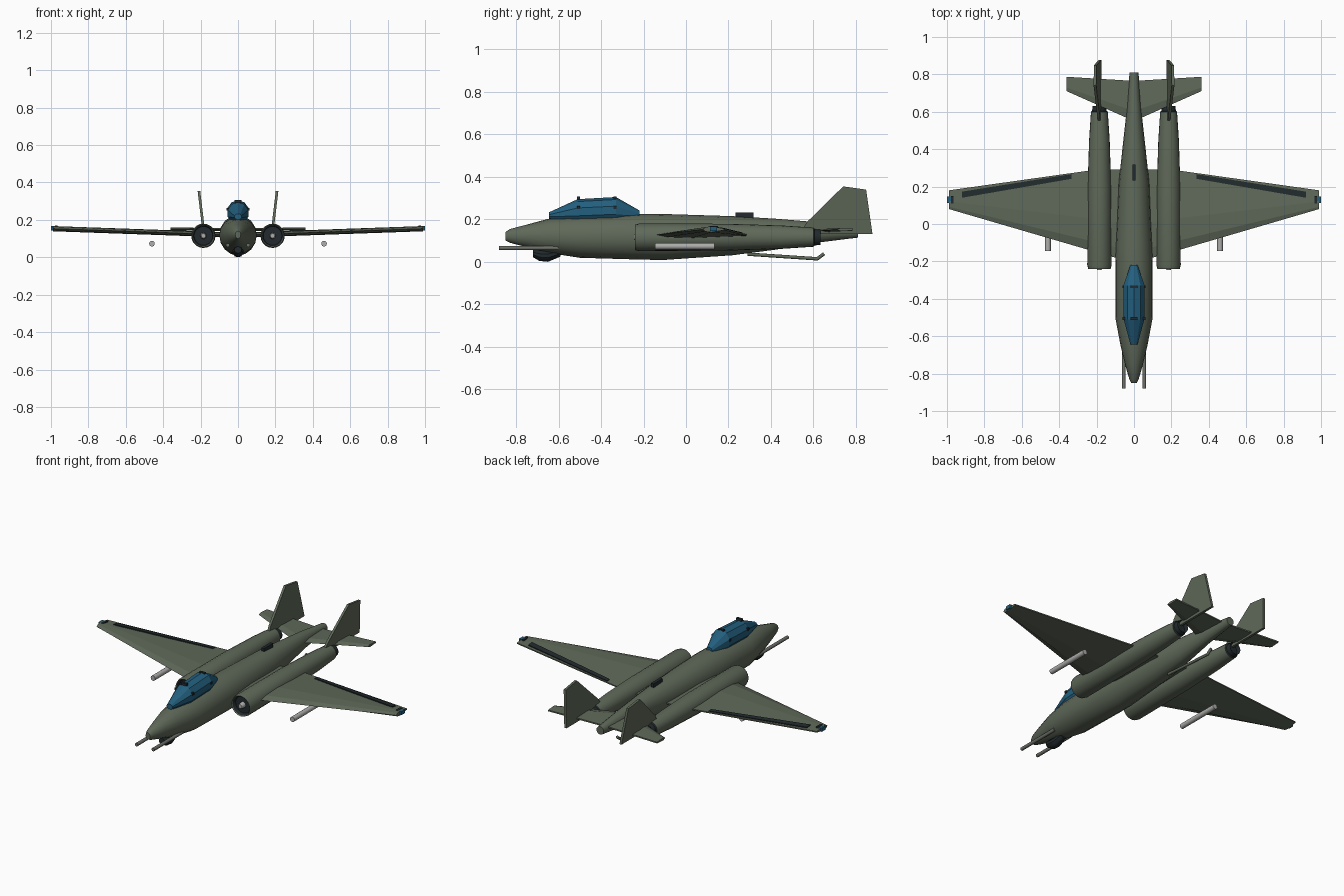
import bpy, math
from mathutils import Vector

cube = bpy.data.objects.get("Cube")
if cube:
    bpy.data.objects.remove(cube)


def material(name, rgb):
    m = bpy.data.materials.new(name)
    m.use_nodes = True
    m.diffuse_color = (*rgb, 1)
    m.node_tree.nodes["Principled BSDF"].inputs["Base Color"].default_value = (*rgb, 1)
    return m


OLIVE = material("olive grey paint", (0.115, 0.14, 0.1))
DARK = material("dark trim", (0.016, 0.023, 0.026))
BLUE = material("blue glass", (0.017, 0.115, 0.21))
STEEL = material("gun steel", (0.15, 0.16, 0.14))
SILVER = material("light grey", (0.42, 0.42, 0.41))


def build(name, verts, faces, mats, smooth=False):
    mesh = bpy.data.meshes.new(name)
    mesh.from_pydata(verts, [], faces)
    for m in mats:
        mesh.materials.append(m)
    ob = bpy.data.objects.new(name, mesh)
    bpy.context.collection.objects.link(ob)
    bpy.ops.object.select_all(action="DESELECT")
    ob.select_set(True)
    bpy.context.view_layer.objects.active = ob
    bpy.ops.object.mode_set(mode="EDIT")
    bpy.ops.mesh.select_all(action="SELECT")
    bpy.ops.mesh.normals_make_consistent(inside=False)
    bpy.ops.object.mode_set(mode="OBJECT")
    if smooth:
        bpy.ops.object.shade_smooth_by_angle(angle=math.radians(35))
    return ob


def skin(name, rings, mats, smooth=False, dark_from=None, dark_to=None):
    """Join equal rings of points into a closed body; end segments may be dark."""
    n = len(rings[0])
    verts = [p for ring in rings for p in ring]
    faces = [tuple(range(n)), tuple(range(len(verts) - n, len(verts)))]
    for s in range(len(rings) - 1):
        for i in range(n):
            j = (i + 1) % n
            faces.append((s * n + i, s * n + j, s * n + n + j, s * n + n + i))
    ob = build(name, verts, faces, mats, smooth)
    if dark_from is not None:
        for p in ob.data.polygons:
            segs = {v // n for v in p.vertices}
            if max(segs) <= dark_to or min(segs) >= dark_from:
                p.material_index = 1
    return ob


def loft(name, stations, mats, x=0, sides=16, smooth=True, **kw):
    """Stations are (y, centre z, half width, half height)."""
    rings = [[(x + rx * math.sin(math.tau * i / sides), y, z + rz * math.cos(math.tau * i / sides))
              for i in range(sides)] for y, z, rx, rz in stations]
    return skin(name, rings, mats, smooth, **kw)


def tube(name, a, b, r, mat, sides=12):
    a, b = Vector(a), Vector(b)
    q = (b - a).to_track_quat("Z", "Y")
    rings = [[p + q @ Vector((r * math.cos(math.tau * i / sides), r * math.sin(math.tau * i / sides), 0))
              for i in range(sides)] for p in (a, b)]
    return skin(name, rings, [mat], True)


def box(name, centre, size, mat):
    x, y, z = centre
    a, b, c = (s / 2 for s in size)
    rings = [[(x + i * a, yy, z + k * c) for i, k in ((-1, -1), (1, -1), (1, 1), (-1, 1))]
             for yy in (y - b, y + b)]
    return skin(name, rings, [mat])


# Fuselage and canopy
loft("fuselage", [(-.85, .12, .015, .02), (-.83, .122, .025, .032), (-.75, .122, .048, .053),
                  (-.65, .122, .072, .08), (-.5, .117, .1, .098), (-.2, .118, .1, .108),
                  (-.1, .117, .098, .108), (.22, .123, .082, .092), (.42, .13, .06, .073),
                  (.6, .138, .04, .05), (.81, .138, .024, .024)], [OLIVE])
loft("canopy", [(-.645, .217, .02, .016), (-.51, .235, .058, .06), (-.33, .243, .06, .062),
                (-.22, .222, .02, .02)], [BLUE], sides=10, smooth=False)
for y in (-.505, -.335):
    box("canopy_frame_top", (0, y, .3), (.035, .014, .014), DARK)
    for s in (-1, 1):
        box("canopy_frame_side", (s * .054, y, .256), (.014, .014, .014), DARK)
loft("chin_sensor", [(-.72, .04, .02, .018), (-.69, .03, .03, .026), (-.65, .028, .03, .028),
                     (-.59, .045, .02, .02)], [DARK], sides=10)
box("dorsal_antenna", (0, .275, .218), (.018, .085, .026), DARK)
tube("hook_arm", (0, .29, .036), (0, .62, .014), .008, OLIVE)
tube("hook_end", (0, .615, .012), (0, .65, .038), .008, OLIVE)

# Wing shape as a function of span position and chord fraction
PROFILE = ((0, 0), (.12, .75), (.4, 1), (1, .25))
THICK = .014


def wing_point(x, f, h):
    t = (x - .08) / .91
    lead, trail = -.186 + t * .266, .308 - t * .128
    if x < .2:
        trail = .29
    return (x, lead + f * (trail - lead), .121 + t * .032 + h * THICK)


def mirror_x(points, s):
    return [(s * x, y, z) for x, y, z in points]


def panel(name, a, b, thickness, mat):
    """Flat surface between two chord lines, each ((x, y, z) lead, trail)."""
    rings = []
    side = Vector((b[0][2] - a[0][2], 0, a[0][0] - b[0][0])).normalized() * thickness / 2
    for p, q in (a, b):
        p, q = Vector(p), Vector(q)
        m = p.lerp(q, .25)
        rings.append([p, m + side, q + side * .5, q - side * .5, m - side])
    return skin(name, rings, [mat])


for s, label in ((1, "left"), (-1, "right")):
    # Wing
    section = list(PROFILE) + [(f, -h) for f, h in reversed(PROFILE[1:])]
    skin(label + "_wing", [mirror_x([wing_point(x, f, h) for f, h in section], s)
                           for x in (.03, .2, .99)], [OLIVE])

    # Flap strip laid on the rear upper surface
    strip = []
    for lift in (-.002, .004):
        ring = []
        for x, f in ((.335, .92), (.92, .62), (.92, .87), (.335, .985)):
            px, py, pz = wing_point(x, f, 1 - .75 * (f - .4) / .6)
            ring.append((s * px, py, pz + lift))
        strip.append(ring)
    skin(label + "_flap", strip, [DARK])

    # Wing tip light and pod under the wing
    box(label + "_tip_light", (s * .988, .13, .155), (.024, .034, .022), BLUE)
    box(label + "_tip_mount", (s * .972, .13, .16), (.014, .04, .018), DARK)
    tube(label + "_wing_pod", (s * .46, -.145, .073), (s * .46, .135, .073), .015, SILVER, 16)

    # Engine nacelle with recessed intake and nozzle
    loft(label + "_nacelle", [(-.215, .115, .05, .05), (-.235, .115, .056, .056), (-.24, .115, .06, .06),
                              (-.22, .115, .065, .065), (.2, .116, .063, .063), (.45, .116, .055, .055),
                              (.6, .116, .045, .045), (.605, .116, .039, .039), (.632, .116, .036, .036),
                              (.61, .116, .03, .03)],
         [OLIVE, DARK], x=s * .185, sides=20, dark_from=6, dark_to=1)
    loft(label + "_intake_hub", [(-.245, .115, .012, .012), (-.235, .115, .016, .016),
                                 (-.2, .115, .018, .018)], [SILVER], x=s * .185, sides=12)

    # Gun barrels
    tube(label + "_gun", (s * .055, -.88, .065), (s * .055, -.6, .065), .01, STEEL)

    # Tailplane
    panel(label + "_tailplane", mirror_x([(0, .55, .146), (0, .765, .146)], s),
          mirror_x([(.36, .71, .152), (.36, .787, .152)], s), .016, OLIVE)

    # Fin with swept leading edge and raked rear edge
    fin = [(.535, .135), (.57, .188), (.74, .355), (.848, .34), (.878, .13), (.62, .13)]
    rings = []
    for offset in (-.007, .007):
        rings.append([(s * (.182 + (z - .13) * .12 + offset), y, z) for y, z in fin])
    skin(label + "_fin", rings, [OLIVE])
